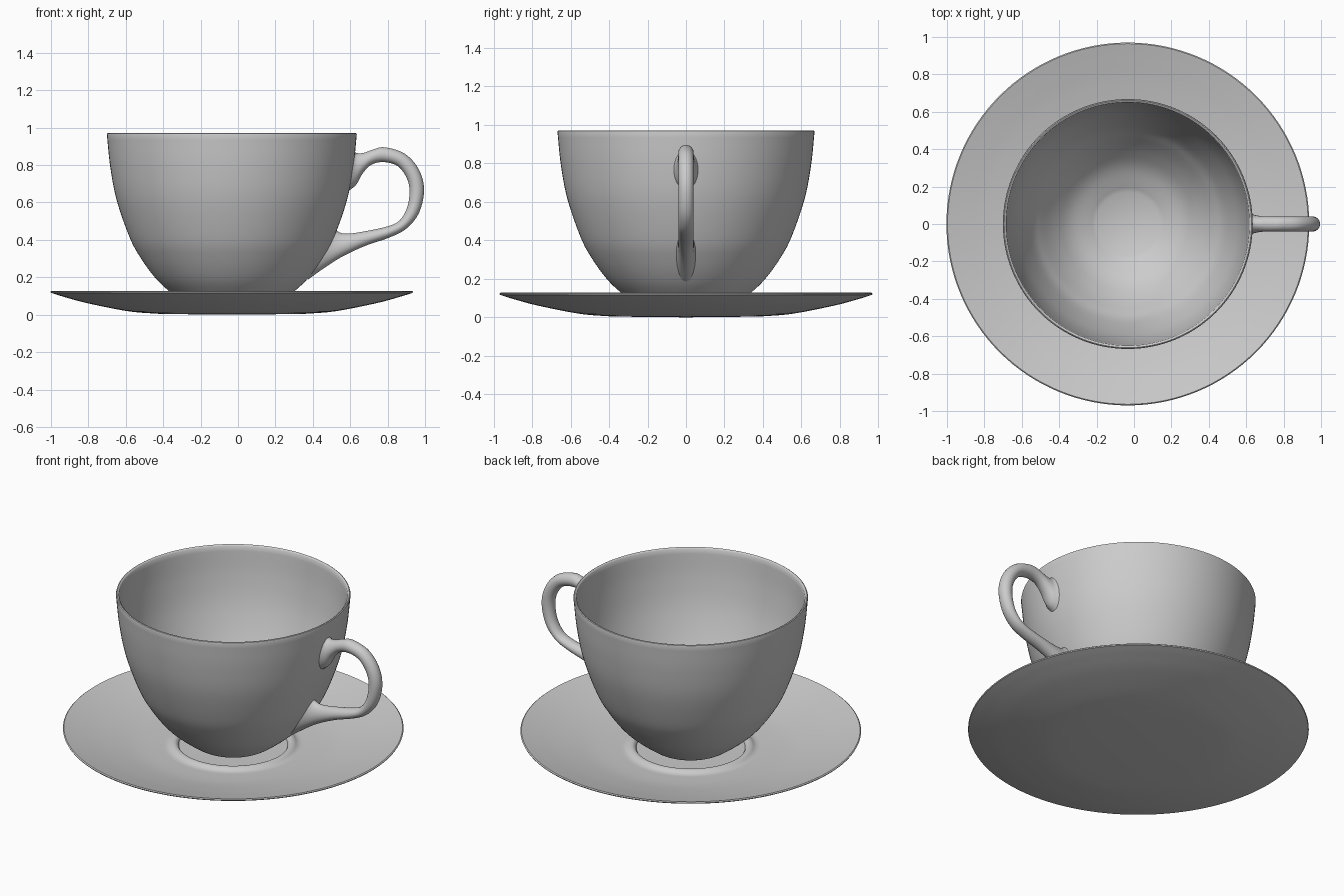
import bpy, bmesh, math
from mathutils import Vector

if "Cube" in bpy.data.objects:
    bpy.data.objects.remove(bpy.data.objects["Cube"])

CX = -0.033  # shared axis of cup and saucer


def smooth_path(pts, n=6):
    """Catmull-Rom curve through points of any dimension."""
    pts = [Vector(p) for p in pts]
    ext = [2 * pts[0] - pts[1]] + pts + [2 * pts[-1] - pts[-2]]
    out = []
    for i in range(len(pts) - 1):
        a, b, c, d = ext[i:i + 4]
        for k in range(n):
            t = k / n
            out.append(0.5 * (2 * b + (c - a) * t + (2 * a - 5 * b + 4 * c - d) * t * t
                              + (3 * b - a - 3 * c + d) * t ** 3))
    return out + [pts[-1]]


def finish(bm, name, angle):
    bmesh.ops.remove_doubles(bm, verts=bm.verts, dist=1e-5)
    bmesh.ops.recalc_face_normals(bm, faces=bm.faces)
    mesh = bpy.data.meshes.new(name)
    bm.to_mesh(mesh)
    bm.free()
    ob = bpy.data.objects.new(name, mesh)
    bpy.context.collection.objects.link(ob)
    bpy.ops.object.select_all(action='DESELECT')
    ob.select_set(True)
    bpy.context.view_layer.objects.active = ob
    bpy.ops.object.shade_smooth_by_angle(angle=math.radians(angle))
    return ob


def lathe(name, profile, steps=128, angle=40):
    bm = bmesh.new()
    vs = [bm.verts.new((p[0], 0, p[1])) for p in profile]
    es = [bm.edges.new(e) for e in zip(vs, vs[1:])]
    bmesh.ops.spin(bm, geom=vs + es, cent=(0, 0, 0), axis=(0, 0, 1),
                   angle=2 * math.pi, steps=steps, use_merge=True)
    ob = finish(bm, name, angle)
    ob.location.x = CX
    return ob


# Saucer: shallow dish with a raised ring around the well
under = smooth_path([(0.38, 0.004), (0.55, 0.018), (0.77, 0.061), (0.90, 0.096), (0.967, 0.117)])
upper = smooth_path([(0.964, 0.128), (0.88, 0.105), (0.75, 0.072), (0.57, 0.036), (0.42, 0.023),
                     (0.375, 0.024), (0.348, 0.038), (0.33, 0.040), (0.317, 0.032), (0.31, 0.020)])
lathe("saucer", [(0, 0)] + under + [(0.97, 0.123)] + upper + [(0, 0.018)])

# Cup: rounded bowl with a thin wall
outer = smooth_path([(0.18, 0.024), (0.235, 0.05), (0.34, 0.13), (0.412, 0.2), (0.485, 0.3),
                     (0.545, 0.41), (0.615, 0.61), (0.65, 0.79), (0.668, 0.962)])
inner = smooth_path([(0.65, 0.964), (0.632, 0.79), (0.595, 0.61), (0.522, 0.41), (0.46, 0.31),
                     (0.385, 0.212), (0.30, 0.132), (0.17, 0.065)])
lip = [(0.666, 0.969), (0.661, 0.972), (0.655, 0.970)]
lathe("cup", [(0, 0.022)] + outer + lip + inner + [(0, 0.056)])


def cup_radius(z):
    for a, b in zip(outer, outer[1:]):
        if a.y <= z <= b.y:
            return a.x + (b.x - a.x) * (z - a.y) / (b.y - a.y)
    return 0


# Handle: sections as outer x, z, inner x, z and half width, flared at both ends
sections = smooth_path([
    (0.612, 0.885, 0.595, 0.665, 0.068), (0.635, 0.864, 0.632, 0.695, 0.052),
    (0.675, 0.866, 0.668, 0.757, 0.043), (0.725, 0.884, 0.715, 0.803, 0.040),
    (0.785, 0.895, 0.78, 0.816, 0.040), (0.89, 0.862, 0.853, 0.795, 0.040),
    (0.965, 0.78, 0.900, 0.735, 0.040), (0.995, 0.67, 0.917, 0.665, 0.040),
    (0.968, 0.545, 0.905, 0.575, 0.040), (0.90, 0.46, 0.865, 0.505, 0.040),
    (0.81, 0.413, 0.805, 0.474, 0.040), (0.68, 0.368, 0.70, 0.450, 0.040),
    (0.56, 0.312, 0.60, 0.434, 0.041), (0.47, 0.256, 0.55, 0.437, 0.045),
    (0.37, 0.185, 0.515, 0.46, 0.055)], 5)
bm = bmesh.new()
rings, N = [], 24
for ox, oz, ix, iz, w in sections:
    ring = []
    for k in range(N):
        a = 2 * math.pi * k / N
        c, y = math.cos(a), w * math.sin(a)
        x = (ox + ix) / 2 + c * (ox - ix) / 2
        z = (oz + iz) / 2 + c * (oz - iz) / 2
        # keep hidden ends inside the cup wall
        r = cup_radius(z) - 0.008
        x = max(x, CX + math.sqrt(max(r * r - y * y, 0)))
        ring.append(bm.verts.new((x, y, z)))
    rings.append(ring)
for p, q in zip(rings, rings[1:]):
    for k in range(N):
        j = (k + 1) % N
        bm.faces.new((p[k], p[j], q[j], q[k]))
finish(bm, "handle", 60)
